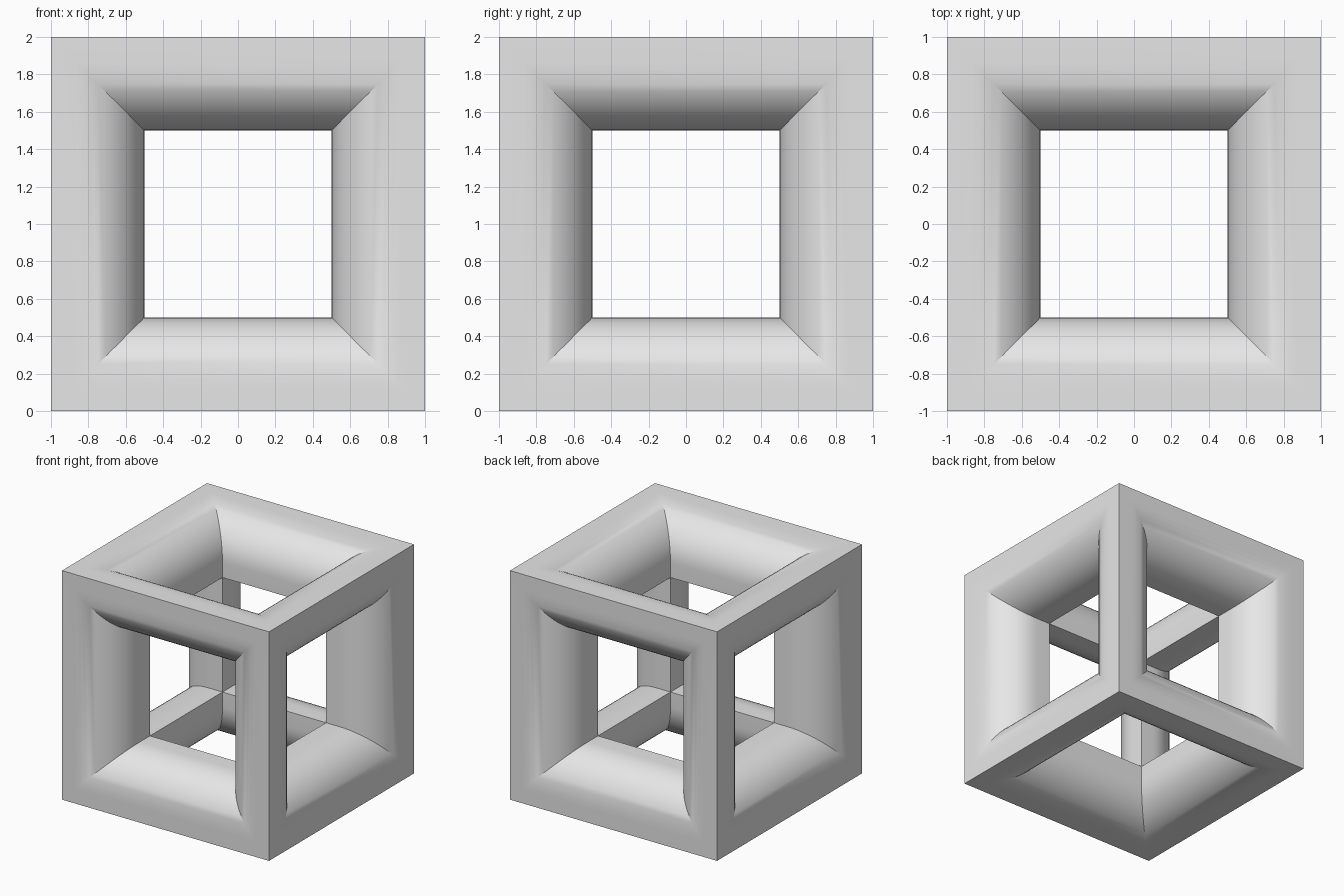
import bpy, bmesh, math

# Remove the default cube
old = bpy.data.objects.get("Cube")
if old:
    bpy.data.objects.remove(old, do_unlink=True)

OUTER, INNER, RADIUS, STEPS = 1.0, 0.5, 0.37, 14

grey = bpy.data.materials.new("light_grey")
grey.use_nodes = True
colour = (0.8, 0.8, 0.8, 1)
grey.diffuse_color = colour
grey.node_tree.nodes["Principled BSDF"].inputs["Base Color"].default_value = colour


def bar_profile():
    """Square section with sharp outer and inner corners, the other two rounded."""
    side = []
    for i in range(STEPS + 1):
        angle = math.pi / 2 * i / STEPS
        side.append((OUTER - RADIUS + RADIUS * math.cos(angle),
                     INNER + RADIUS - RADIUS * math.sin(angle)))
    mirrored = [(b, a) for a, b in reversed(side)]
    return [(OUTER, OUTER)] + side + [(INNER, INNER)] + mirrored


def add_bar(bm, axis, sign_a, sign_b, profile):
    """Sweep the profile along one axis, mitred at both ends."""
    rings = []
    for end in (-1, 1):
        ring = []
        for a, b in profile:
            co = [0, 0, 0]
            co[axis] = end * min(a, b)
            co[(axis + 1) % 3] = sign_a * a
            co[(axis + 2) % 3] = sign_b * b
            co[2] += OUTER
            ring.append(bm.verts.new(co))
        rings.append(ring)
    low, high = rings
    for i in range(len(profile)):
        j = (i + 1) % len(profile)
        bm.faces.new((low[i], low[j], high[j], high[i]))


# Twelve mitred bars welded into one frame
bm = bmesh.new()
profile = bar_profile()
for axis in range(3):
    for sign_a in (-1, 1):
        for sign_b in (-1, 1):
            add_bar(bm, axis, sign_a, sign_b, profile)
bmesh.ops.remove_doubles(bm, verts=bm.verts, dist=1e-4)
bmesh.ops.recalc_face_normals(bm, faces=bm.faces)

mesh = bpy.data.meshes.new("cube_frame")
bm.to_mesh(mesh)
bm.free()
mesh.materials.append(grey)
frame = bpy.data.objects.new("cube_frame", mesh)
bpy.context.collection.objects.link(frame)

# Smooth rounded sides, sharp corners
bpy.ops.object.select_all(action='DESELECT')
frame.select_set(True)
bpy.context.view_layer.objects.active = frame
bpy.ops.object.shade_smooth_by_angle(angle=math.radians(30))
